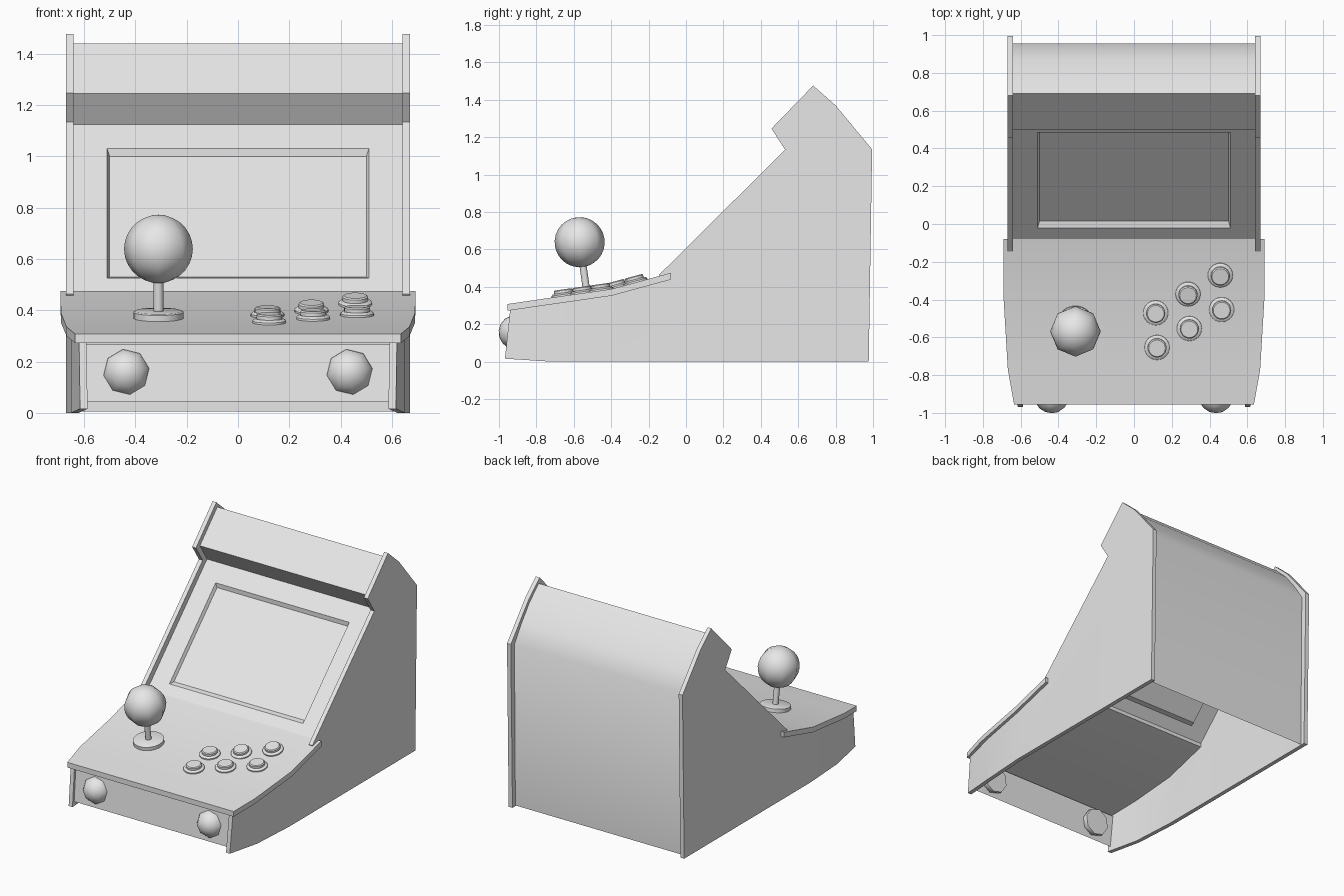
import bpy, bmesh, math
from mathutils import Matrix, Vector

old = bpy.data.objects.get("Cube")
if old:
    bpy.data.objects.remove(old, do_unlink=True)

grey = bpy.data.materials.new("light_grey")
grey.use_nodes = True
grey.diffuse_color = (0.8, 0.8, 0.8, 1)
grey.node_tree.nodes["Principled BSDF"].inputs["Base Color"].default_value = (0.8, 0.8, 0.8, 1)


def finish(name, bm, angle=40, solid=True):
    if solid:
        bmesh.ops.recalc_face_normals(bm, faces=bm.faces)
    mesh = bpy.data.meshes.new(name)
    bm.to_mesh(mesh)
    bm.free()
    mesh.materials.append(grey)
    obj = bpy.data.objects.new(name, mesh)
    bpy.context.collection.objects.link(obj)
    bpy.ops.object.select_all(action='DESELECT')
    obj.select_set(True)
    bpy.context.view_layer.objects.active = obj
    bpy.ops.object.shade_smooth_by_angle(angle=math.radians(angle))
    return obj


def loft(bm, rings, caps=(True, True)):
    """Skin a list of closed rings of points."""
    loops = [[bm.verts.new(p) for p in ring] for ring in rings]
    n = len(loops[0])
    for a, b in zip(loops, loops[1:]):
        for i in range(n):
            j = (i + 1) % n
            bm.faces.new((a[i], a[j], b[j], b[i]))
    if caps[0]:
        bm.faces.new(loops[0])
    if caps[1]:
        bm.faces.new(loops[-1])


def strip(name, half, profile):
    """Thin sheet sweeping a (y, z) profile across the width."""
    bm = bmesh.new()
    rows = [[bm.verts.new((x, y, z)) for x in (-half, half)] for y, z in profile]
    for a, b in zip(rows, rows[1:]):
        bm.faces.new((a[0], a[1], b[1], b[0]))
    return finish(name, bm, solid=False)


def lathe(name, profile, matrix, sides=24):
    """Turned part from (radius, height) pairs."""
    bm = bmesh.new()
    turns = [2 * math.pi * i / sides for i in range(sides)]
    loft(bm, [[(r * math.cos(t), r * math.sin(t), h) for t in turns] for r, h in profile])
    bm.transform(matrix)
    return finish(name, bm)


# Control deck stations: y, half width, top height
DECK = [(-0.955, 0.635, 0.308), (-0.77, 0.668, 0.335), (-0.4, 0.69, 0.388), (-0.08, 0.692, 0.475)]
THICK = 0.036


def on_deck(x, y):
    """Placement on the deck surface, tilted with it."""
    for (y0, _, z0), (y1, _, z1) in zip(DECK, DECK[1:]):
        if y <= y1:
            break
    slope = (z1 - z0) / (y1 - y0)
    z = z0 + (y - y0) * slope
    return Matrix.Translation((x, y, z)) @ Matrix.Rotation(math.atan(slope), 4, 'X')


bm = bmesh.new()
loft(bm, [[(-w, y, z - THICK), (w, y, z - THICK), (w, y, z), (-w, y, z)] for y, w, z in DECK])
finish("control_deck", bm)

# Side panels, toed in towards the front
OUTLINE = [(-0.968, 0.016), (-0.72, 0), (0.977, 0), (0.995, 1.135), (0.8, 1.37), (0.68, 1.476),
           (0.457, 1.246), (0.53, 1.133), (-0.145, 0.463), (-0.13, 0.44), (-0.4, 0.36), (-0.94, 0.28)]


def toe_in(y):
    if y > -0.4:
        return 0
    if y > -0.72:
        return 0.02 * (-0.4 - y) / 0.32
    return 0.02 + 0.035 * (-0.72 - y) / 0.25


for side, label in ((1, "left"), (-1, "right")):
    bm = bmesh.new()
    loft(bm, [[(x, y, z) for y, z in OUTLINE] for x in (0.641, 0.67)])
    for cut in (-0.4, -0.72):
        bmesh.ops.bisect_plane(bm, geom=bm.verts[:] + bm.edges[:] + bm.faces[:],
                               plane_co=(0, cut, 0), plane_no=(0, 1, 0))
    for v in bm.verts:
        v.co.x = side * (v.co.x - toe_in(v.co.y))
    finish(label + "_side_panel", bm)

# Cabinet sheets between the sides
strip("marquee", 0.642, [(0.578, 1.123), (0.5, 1.245), (0.69, 1.44)])
strip("back_cover", 0.642, [(0.69, 1.44), (0.79, 1.348), (0.875, 1.24), (0.955, 1.12), (0.945, 0.005)])
strip("front_panel", 0.592, [(-0.945, 0.045), (-0.922, 0.267)])


# Sloping screen surround with a recessed screen
def slope_rect(half, low, high, depth):
    d = depth * math.sqrt(0.5)
    return [(x, t + d, t + 0.545 - d)
            for x, t in ((-half, low), (half, low), (half, high), (-half, high))]


bm = bmesh.new()
loft(bm, [slope_rect(0.642, -0.09, 0.578, 0), slope_rect(0.51, -0.02, 0.485, 0),
          slope_rect(0.5, 0, 0.47, 0.022)], caps=(False, True))
finish("screen_surround", bm, angle=20, solid=False)

# Joystick
stick_at = on_deck(-0.31, -0.53)
lathe("joystick_base", [(0.098, -0.005), (0.098, 0.024), (0.09, 0.028)], stick_at)
lathe("joystick_shaft", [(0.019, 0.02), (0.019, 0.2)], stick_at, 12)
bm = bmesh.new()
bmesh.ops.create_uvsphere(bm, u_segments=8, v_segments=14, radius=0.134)
bm.transform(stick_at @ Matrix.Translation((0, 0, 0.272)))
finish("joystick_ball", bm, angle=60)

# Six push buttons in two rows
BUTTON = [(0.066, -0.005), (0.066, 0.008), (0.056, 0.016), (0.05, 0.016), (0.05, 0.03), (0.044, 0.035)]
for row, (x0, y0) in enumerate(((0.115, -0.47), (0.122, -0.653))):
    for col in range(3):
        lathe(f"button_{row * 3 + col + 1}", BUTTON, on_deck(x0 + 0.171 * col, y0 + 0.1 * col))

# Domed side buttons on the front panel
for side, label in ((1, "left"), (-1, "right")):
    bm = bmesh.new()
    bmesh.ops.create_uvsphere(bm, u_segments=8, v_segments=8, radius=0.095)
    bmesh.ops.bisect_plane(bm, geom=bm.verts[:] + bm.edges[:] + bm.faces[:], plane_co=(0, 0, -0.012),
                           plane_no=(0, 0, -1), clear_outer=True)
    bmesh.ops.holes_fill(bm, edges=[e for e in bm.edges if e.is_boundary])
    bm.transform(Matrix.Translation((side * 0.435, -0.907, 0.157))
                 @ Matrix.Rotation(math.radians(84), 4, 'X') @ Matrix.Rotation(0.15, 4, 'Z'))
    finish(label + "_front_dome", bm, angle=60)
